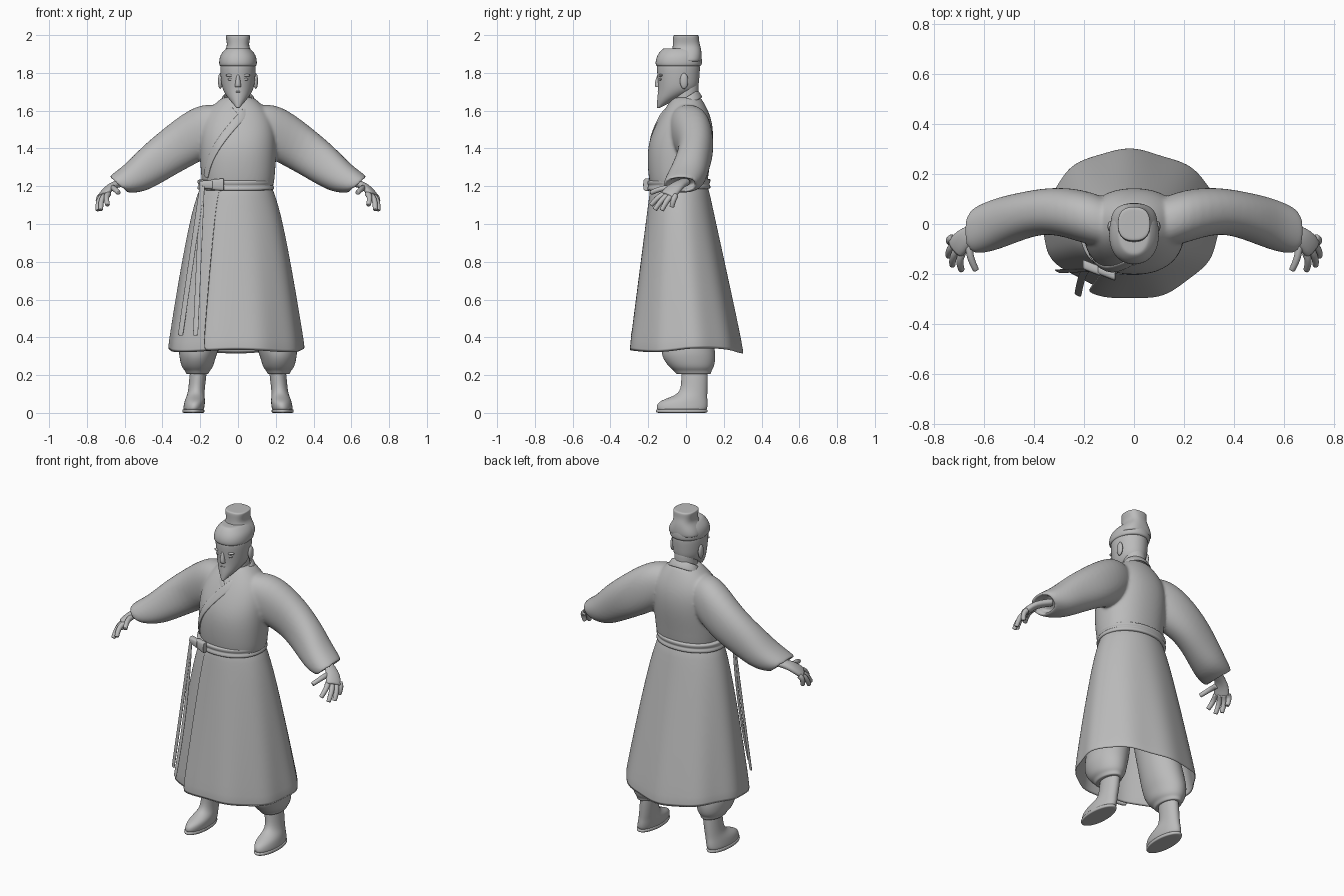
import bpy, bmesh, math
from mathutils import Vector
from mathutils.bvhtree import BVHTree

default_cube = bpy.data.objects.get("Cube")
if default_cube:
    bpy.data.objects.remove(default_cube)

grey = (0.5, 0.5, 0.5, 1)
material = bpy.data.materials.new("plain_grey")
material.use_nodes = True
material.diffuse_color = grey
material.node_tree.nodes["Principled BSDF"].inputs["Base Color"].default_value = grey


def finish(bm, name, subsurf=2, thickness=0, voxel=0):
    """Turn a bmesh into a smooth, named object."""
    bmesh.ops.recalc_face_normals(bm, faces=bm.faces)
    mesh = bpy.data.meshes.new(name)
    bm.to_mesh(mesh)
    bm.free()
    mesh.materials.append(material)
    for polygon in mesh.polygons:
        polygon.use_smooth = True
    obj = bpy.data.objects.new(name, mesh)
    bpy.context.collection.objects.link(obj)
    if thickness:
        solidify = obj.modifiers.new("thickness", 'SOLIDIFY')
        solidify.thickness = thickness
    if subsurf:
        rounding = obj.modifiers.new("rounding", 'SUBSURF')
        rounding.levels = rounding.render_levels = subsurf
    if voxel:
        merge = obj.modifiers.new("merge", 'REMESH')
        merge.mode = 'VOXEL'
        merge.voxel_size = voxel
        merge.use_smooth_shade = True
        soften = obj.modifiers.new("soften", 'SMOOTH')
        soften.iterations = 8
    return obj


def loft(bm, rings, sides=20, power=1):
    """Skin rings of (centre, half axis, half axis); small end rings keep the caps crisp."""
    def bend(value):
        return math.copysign(abs(value) ** power, value)

    def cap(ring):
        centre, across, along = ring
        return centre, across * .85, along * .85

    rows = []
    for centre, across, along in [cap(rings[0]), *rings, cap(rings[-1])]:
        angles = [math.tau * i / sides for i in range(sides)]
        rows.append([bm.verts.new(centre + across * bend(math.cos(angle)) + along * bend(math.sin(angle)))
                     for angle in angles])
    for lower, upper in zip(rows, rows[1:]):
        for i in range(sides):
            bm.faces.new((lower[i - 1], lower[i], upper[i], upper[i - 1]))
    bm.faces.new(rows[0])
    bm.faces.new(rows[-1])


def level_rings(rows, x=0):
    """Horizontal rings from (height, y, half width, half depth)."""
    return [(Vector((x, y, z)), Vector((width, 0, 0)), Vector((0, depth, 0))) for z, y, width, depth in rows]


def stack(name, rows, x=0, sides=20, power=1):
    bm = bmesh.new()
    loft(bm, level_rings(rows, x), sides, power)
    return finish(bm, name)


def sweep(points, width, thickness, normal):
    """Rings along a path, flat towards normal(point)."""
    rings = []
    for i, point in enumerate(points):
        before, after = points[max(i - 1, 0)], points[min(i + 1, len(points) - 1)]
        tangent = (after - before).normalized()
        across = tangent.cross(normal(point)).normalized()
        rings.append((point, across * width, across.cross(tangent) * thickness))
    return rings


def ball(name, location, size):
    bm = bmesh.new()
    bmesh.ops.create_uvsphere(bm, u_segments=16, v_segments=10, radius=1)
    bmesh.ops.scale(bm, vec=size, verts=bm.verts)
    bmesh.ops.translate(bm, vec=location, verts=bm.verts)
    return finish(bm, name, subsurf=0)


# Robe top: body and hollow sleeves merged into one soft cloth
bm = bmesh.new()
loft(bm, level_rings([(1.18, -.04, .19, .15), (1.3, -.04, .2, .165), (1.42, -.03, .205, .175),
                      (1.52, -.01, .2, .155), (1.6, 0, .165, .12), (1.67, .005, .085, .075)]), 28, .9)
chest = BVHTree.FromBMesh(bm)
# Sleeve sections: top x and z, bottom x and z, y, half depth
sleeve_sections = [(.1, 1.63, .1, 1.4, 0, .1), (.22, 1.64, .18, 1.34, .03, .11), (.39, 1.51, .28, 1.29, .06, .09),
                   (.52, 1.4, .4, 1.22, .03, .095), (.6, 1.31, .5, 1.165, 0, .105),
                   (.69, 1.25, .59, 1.165, -.03, .095)]
for side in (1, -1):
    rings = []
    for top_x, top_z, low_x, low_z, y, depth in sleeve_sections:
        top, low = Vector((top_x * side, y, top_z)), Vector((low_x * side, y, low_z))
        rings.append(((top + low) / 2, (top - low) / 2, Vector((0, depth, 0))))
    cuff, across, along = rings[-1]
    inside = cuff.lerp(rings[-2][0], .6)
    rings += [(cuff, across * .75, along * .75), (inside, across * .7, along * .7)]
    loft(bm, rings, 24, .9)
finish(bm, "robe_top", voxel=.008)


# Collar: an outer band from the belt round the neck, and a short inner band tucked under it
def on_chest(x, z):
    hit = chest.ray_cast(Vector((x, -1, z)), Vector((0, 1, 0)))[0]
    return Vector((x, hit.y, z))


outer = []
for i in range(7):
    rise = i / 6
    outer.append(on_chest(.22 * rise ** 1.7 - .17, 1.25 + .35 * rise))
for i in range(7):
    angle = math.radians(40 * i - 30)
    outer.append(Vector((.09 * math.cos(angle), .015 + .06 * math.sin(angle), 1.655 + .035 * math.sin(angle))))
inner = [outer[-1], on_chest(-.055, 1.61), on_chest(-.01, 1.56)]
inner[-1].y += .008
for name, path in (("outer_collar", outer), ("inner_collar", inner)):
    bm = bmesh.new()
    loft(bm, sweep(path, .024, .007, lambda p: Vector((p.x, p.y, .05))), 8, .6)
    finish(bm, name)

# Wrapped skirt: one sheet whose front edge overlaps its far end
columns, rows = 72, 8
start, span = math.radians(242), math.tau + .4
bm = bmesh.new()
grid = []
for j in range(rows + 1):
    drop = j / rows
    row = []
    for i in range(columns + 1):
        turn = span * i / columns
        angle = start + turn
        overlap = .035 * max(0, 1 - turn) - .06 * max(0, turn - 5.6)
        pleats = .016 * math.sin(9 * angle) + .012 * math.sin(4 * angle)
        swell = 1 + overlap * (.4 + drop) + drop * pleats
        hem = drop ** 6 * (.01 * math.sin(3 * angle) - .015 * abs(math.sin(angle)))
        x = (.19 + .172 * drop ** .75) * swell * math.cos(angle) - .01
        y = (.152 + .148 * drop) * swell * math.sin(angle) - .035 + .038 * drop
        row.append(bm.verts.new((x, y, 1.2 - .865 * drop + hem)))
    grid.append(row)
for upper, lower in zip(grid, grid[1:]):
    for i in range(columns):
        bm.faces.new((upper[i], upper[i + 1], lower[i + 1], lower[i]))
finish(bm, "skirt", subsurf=1, thickness=.008)

# Belt with a groove along its middle, higher at the back
belt_rows = []
for i in range(7):
    groove = .008 if i == 3 else 0
    belt_rows.append((1.182 + .009 * i, -.038, .204 - groove, .168 - groove))
bm = bmesh.new()
loft(bm, level_rings(belt_rows, -.012), 32, .95)
for vert in bm.verts:
    vert.co.z += .03 * vert.co.y
finish(bm, "belt", subsurf=1)

# Bow knot and hanging sash ribbons on the right
for name, x, y, height in (("knot", -.11, -.195, .036), ("bow_loop", -.17, -.175, .026)):
    bm = bmesh.new()
    loft(bm, [(Vector((x + shift, y - shift * .4, 1.208)), Vector((0, .02, 0)), Vector((0, 0, height * swell)))
              for shift, swell in ((-.035, .8), (0, .85), (.035, 1))], 12, .6)
    finish(bm, name)
for name, end in (("front_ribbon", (-.225, -.285, .41)), ("side_ribbon", (-.305, -.19, .41))):
    top, end = Vector((-.19, -.185, 1.2)), Vector(end)
    points = []
    for i in range(7):
        point = top.lerp(end, i / 6)
        point.y = top.y + (end.y - top.y) * (i / 6) ** 2
        points.append(point)
    bm = bmesh.new()
    loft(bm, sweep(points, .016, .003, lambda p: Vector((-.5, -1, 0))), 8, .6)
    finish(bm, name)

# Head with a pointed beard, and neck
stack("head", [(1.615, -.146, .008, .008), (1.66, -.1, .048, .053), (1.69, -.06, .07, .09),
               (1.72, -.04, .085, .108), (1.77, -.04, .092, .111), (1.85, -.04, .098, .118)], sides=24)
stack("neck", [(1.58, 0, .07, .07), (1.66, 0, .064, .067), (1.75, 0, .066, .07)])
stack("nose", [(1.725, -.146, .018, .016), (1.738, -.148, .016, .022), (1.79, -.143, .009, .01)], sides=12)
ball("lips", (0, -.139, 1.7), (.024, .011, .006))
for side, tag in ((1, "left"), (-1, "right")):
    ball(tag + "_eye", (.037 * side, -.134, 1.766), (.018, .008, .007))
    ball(tag + "_brow", (.038 * side, -.132, 1.787), (.028, .013, .008))
    ball(tag + "_ear", (.094 * side, -.01, 1.757), (.012, .022, .042))

# Two-tier hat: the front steps back, the rear runs straight up
stack("hat_base", [(1.835, -.039, .101, .124), (1.87, -.038, .101, .124), (1.9, -.034, .092, .115),
                   (1.93, -.025, .064, .1)], sides=24, power=.9)
stack("hat_crown", [(1.86, .002, .098, .082), (1.9, .004, .086, .08), (1.935, .004, .058, .075),
                    (1.965, 0, .06, .069), (2, 0, .068, .07)], sides=24, power=.8)

for side, tag in ((1, "left"), (-1, "right")):
    # Hand: palm, four fanned fingers and a thumb
    def place(x, y, z):
        return Vector((x * side, y, z))

    palm_path = [place(.59, 0, 1.225), place(.65, -.035, 1.21), place(.685, -.06, 1.19), place(.715, -.1, 1.15)]
    back_of_hand = place(.6, -.15, .8)
    rings = sweep(palm_path, 1, 1, lambda p: back_of_hand)
    bm = bmesh.new()
    loft(bm, [(centre, across * width, along * .021)
              for (centre, across, along), width in zip(rings, (.03, .032, .045, .047))], 12, .9)
    fingers = [(place(.66, -.07, 1.19), place(.632, -.185, 1.165))]
    for i in range(4):
        fan = math.sin(math.pi * i / 3)
        knuckle = place(.685, -.11, 1.16).lerp(place(.725, -.055, 1.15), i / 3)
        tip = place(.69, -.185, 1.1).lerp(place(.735, -.075, 1.09), i / 3)
        fingers.append((knuckle, tip + place(.025, -.02, -.025) * fan))
    for base, tip in fingers:
        points = [base.lerp(tip, i / 4) + place(.01, 0, .01) * math.sin(math.pi * i / 4) for i in range(5)]
        rings = sweep(points, 1, 1, lambda p: back_of_hand)
        loft(bm, [(centre, across * (.018 - .001 * i), along * (.018 - .001 * i))
                  for i, (centre, across, along) in enumerate(rings)], 8)
    finish(bm, tag + "_hand", subsurf=1)

    # Baggy trouser leg gathered over a tall boot, leaning in towards the hips
    leg_rings = level_rings([(.205, .04, .06, .095), (.225, .035, .066, .1), (.24, .03, .085, .12),
                             (.3, .013, .098, .147), (.36, .01, .115, .14), (.9, -.03, .1, .12)])
    for centre, across, along in leg_rings:
        centre.x = side * (.215 - .2 * max(0, centre.z - .3))
    bm = bmesh.new()
    loft(bm, leg_rings)
    finish(bm, tag + "_trouser_leg")
    boot_rings = level_rings([(.015, -.022, .056, .136), (.05, -.02, .056, .136), (.07, -.004, .053, .118),
                              (.09, .025, .047, .088), (.12, .046, .043, .068), (.235, .045, .046, .073)])
    for centre, across, along in boot_rings:
        centre.x = side * (.208 + .5 * max(0, .06 - .3 * centre.z))
    bm = bmesh.new()
    loft(bm, boot_rings, 24)
    finish(bm, tag + "_boot")
    stack(tag + "_sole", [(0, -.022, .059, .139), (.02, -.022, .059, .139)], .236 * side, 24)
